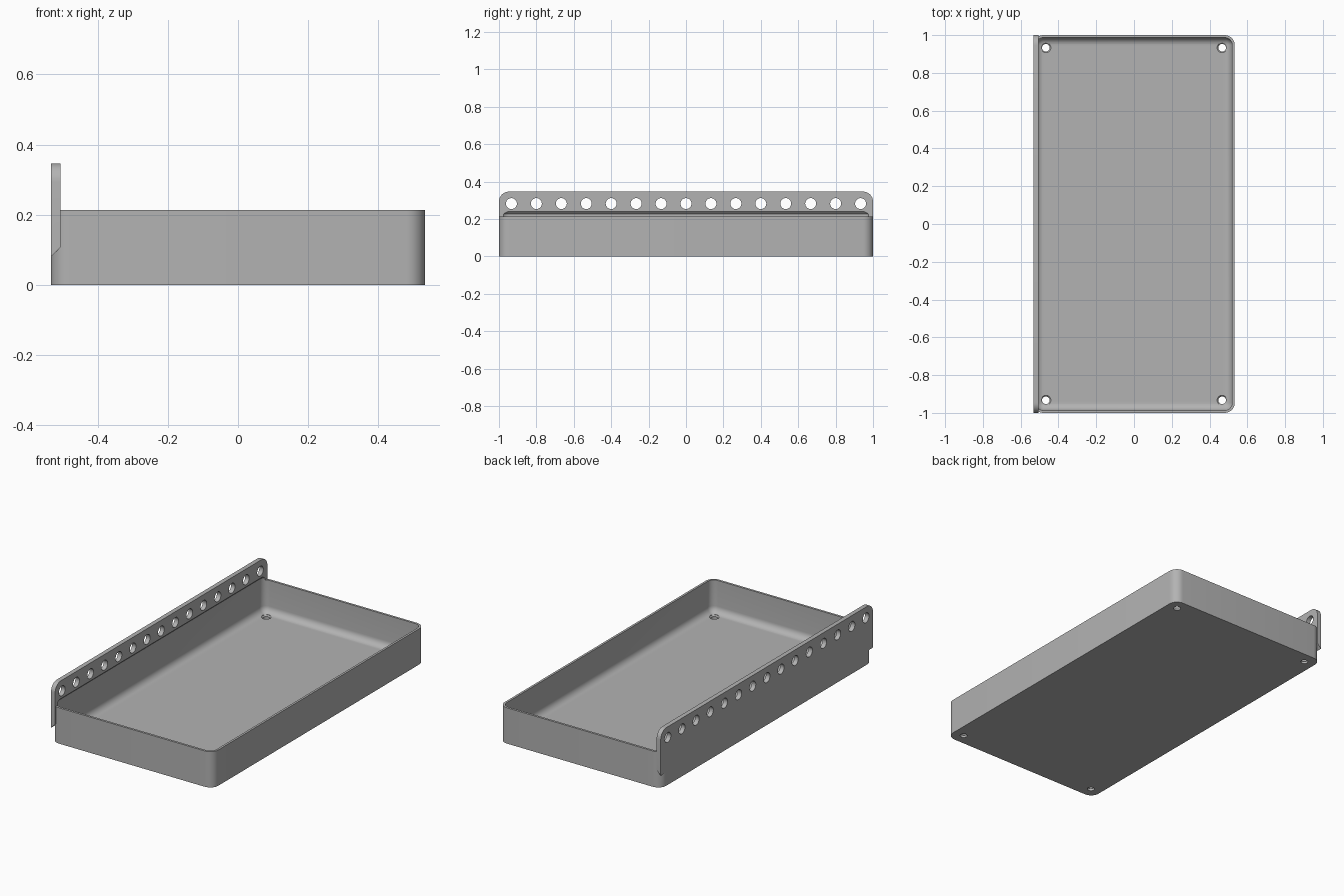
import bpy
from math import sin, cos, pi, radians

cube = bpy.data.objects.get("Cube")
if cube:
    bpy.data.objects.remove(cube)

MM = 2 / 150              # one design unit
HX, HY = 40 * MM, 75 * MM  # half width, half length
TRAY_H, PLATE_H = 16 * MM, 26 * MM
WALL, PLATE_T = MM, 2 * MM
FLOOR, FILLET = 1.5 * MM, 3 * MM

grey = bpy.data.materials.new("plain grey")
grey.use_nodes = True
grey.diffuse_color = (0.45, 0.45, 0.45, 1)
grey.node_tree.nodes["Principled BSDF"].inputs["Base Color"].default_value = grey.diffuse_color


def loft(name, rings):
    """Closed solid through rings with equal point counts."""
    n = len(rings[0])
    verts = [p for ring in rings for p in ring]
    faces = [tuple(reversed(range(n))), tuple(range(len(verts) - n, len(verts)))]
    for k in range(len(rings) - 1):
        for i in range(n):
            j = (i + 1) % n
            faces.append((k * n + i, k * n + j, k * n + n + j, k * n + n + i))
    mesh = bpy.data.meshes.new(name)
    mesh.from_pydata(verts, [], faces)
    mesh.materials.append(grey)
    obj = bpy.data.objects.new(name, mesh)
    bpy.context.collection.objects.link(obj)
    return obj


def rounded_rect(hx, hy, r, z, steps=8):
    ring = []
    for q, (sx, sy) in enumerate([(1, 1), (-1, 1), (-1, -1), (1, -1)]):
        for i in range(steps + 1):
            a = (q + i / steps) * pi / 2
            ring.append((sx * (hx - r) + r * cos(a), sy * (hy - r) + r * sin(a), z))
    return ring


def circle(r, place, n=24):
    return [place(r * cos(2 * pi * i / n), r * sin(2 * pi * i / n)) for i in range(n)]


def combine(target, tool, operation):
    mod = target.modifiers.new(operation, "BOOLEAN")
    mod.operation, mod.solver, mod.object = operation, "EXACT", tool
    bpy.ops.object.select_all(action="DESELECT")
    bpy.context.view_layer.objects.active = target
    target.select_set(True)
    bpy.ops.object.modifier_apply(modifier=mod.name)
    bpy.data.objects.remove(tool)


# Solid tray block with rounded upright corners
tray = loft("tray_with_mounting_plate",
            [rounded_rect(HX, HY, 4 * MM, z) for z in (0, TRAY_H)])


# Mounting plate: rounded top corners, underside sloped at 45 degrees
def plate_ring(x, bottom):
    r = 4 * MM
    ring = [(x, -HY, bottom), (x, HY, bottom)]
    for side, start in ((1, 0), (-1, pi / 2)):
        for i in range(9):
            a = start + i * pi / 16
            ring.append((x, side * (HY - r) + r * cos(a), PLATE_H - r + r * sin(a)))
    return ring


plate = loft("mounting_plate", [plate_ring(-HX, 6 * MM),
                                plate_ring(-HX + PLATE_T, 6 * MM + PLATE_T)])
combine(tray, plate, "UNION")

# Cavity: filleted floor, straight walls, chamfer under the plate
cavity_rings = []
ix, iy, ir = HX - WALL, HY - WALL, 3.02 * MM
for i in range(9):
    a = i * pi / 16
    inset = FILLET * (1 - sin(a))
    cavity_rings.append(rounded_rect(ix - inset, iy - inset, ir - inset,
                                     FLOOR + FILLET * (1 - cos(a))))
cavity_rings.append(rounded_rect(ix, iy, ir, TRAY_H + WALL))
cavity_rings.append(rounded_rect(ix - WALL, iy - WALL, ir - WALL, TRAY_H + 2 * WALL))
combine(tray, loft("cavity_cutter", cavity_rings), "DIFFERENCE")

# Row of holes through the plate
for k in range(-7, 8):
    rings = [circle(2.2 * MM, lambda u, v: (x, k * 10 * MM + u, 21.2 * MM + v))
             for x in (-HX - MM, -HX + 3 * MM)]
    combine(tray, loft("plate_hole_cutter", rings), "DIFFERENCE")

# Countersunk screw holes in the floor corners
for sx in (-1, 1):
    for sy in (-1, 1):
        rings = [circle(r * MM, lambda u, v: (sx * (HX - 5 * MM) + u, sy * (HY - 5 * MM) + v, z))
                 for r, z in ((1.5, -MM), (1.5, FLOOR - 0.5 * MM), (2, FLOOR), (2, FLOOR + 2 * MM))]
        combine(tray, loft("floor_hole_cutter", rings), "DIFFERENCE")

bpy.ops.object.select_all(action="DESELECT")
bpy.context.view_layer.objects.active = tray
tray.select_set(True)
bpy.ops.object.shade_smooth_by_angle(angle=radians(30))
